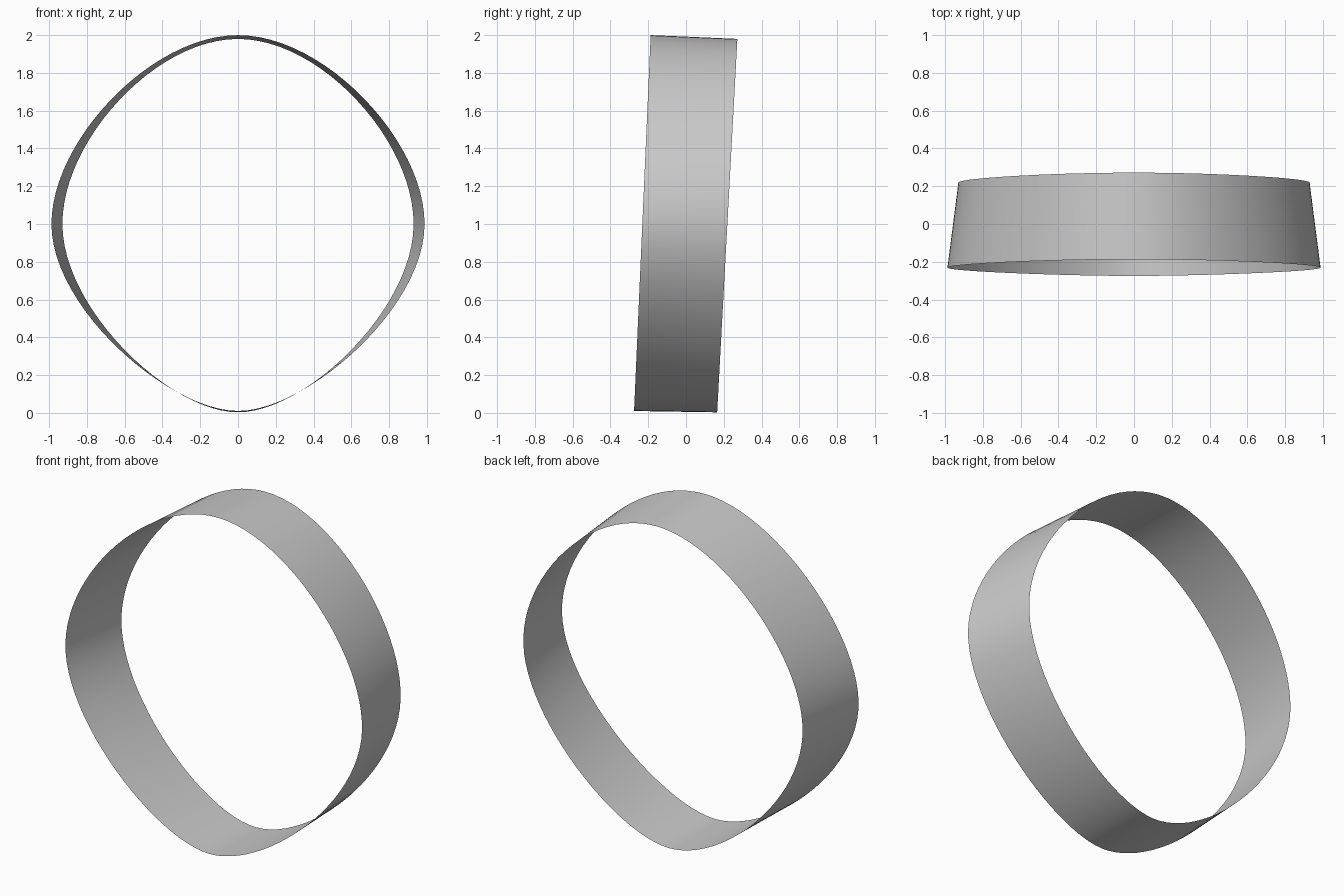
import bpy, bmesh
from mathutils import Vector
from mathutils.geometry import interpolate_bezier

if "Cube" in bpy.data.objects:
    bpy.data.objects.remove(bpy.data.objects["Cube"])

SEG = 25   # points per quarter
ROWS = 4   # strips across the band width


def rim(half_w, z_low, z_high, top, bottom, y_low, y_high):
    """Closed egg-like rim from four Bezier quarters, leaning in y with height.
    top / bottom = (handle at the side, handle at the pole)."""
    def quarter(z_pole, handles):
        s = 1 if z_pole > 1 else -1
        side, pole = Vector((half_w, 0, 1)), Vector((0, 0, z_pole))
        return interpolate_bezier(side, side + Vector((0, 0, s * handles[0])),
                                  pole + Vector((handles[1], 0, 0)), pole, SEG)
    up, down = quarter(z_high, top), quarter(z_low, bottom)
    right = down[::-1] + up[1:]                  # bottom pole to top pole
    left = [Vector((-p.x, 0, p.z)) for p in right[-2:0:-1]]
    pts = right + left
    for p in pts:
        p.y = y_low + (y_high - y_low) * (p.z - z_low) / (z_high - z_low)
    return pts


# Front rim is wider, back rim slightly narrower
front = rim(0.988, 0.010, 2.0, (0.44, 0.46), (0.45, 0.36), -0.275, -0.187)
back = rim(0.930, 0.003, 1.98, (0.44, 0.44), (0.45, 0.36), 0.165, 0.272)

# Thin open band ruled between the two rims
bm = bmesh.new()
rows = [[bm.verts.new(a.lerp(b, k / ROWS)) for a, b in zip(front, back)]
        for k in range(ROWS + 1)]
n = len(front)
for r0, r1 in zip(rows, rows[1:]):
    for i in range(n):
        j = (i + 1) % n
        f = bm.faces.new((r0[i], r0[j], r1[j], r1[i]))
        f.smooth = True
        c = f.calc_center_median() - Vector((0, 0, 1))
        f.normal_update()
        if f.normal.dot(c) < 0:
            f.normal_flip()
mesh = bpy.data.meshes.new("band")
bm.to_mesh(mesh)
bm.free()
band = bpy.data.objects.new("band", mesh)
bpy.context.collection.objects.link(band)
